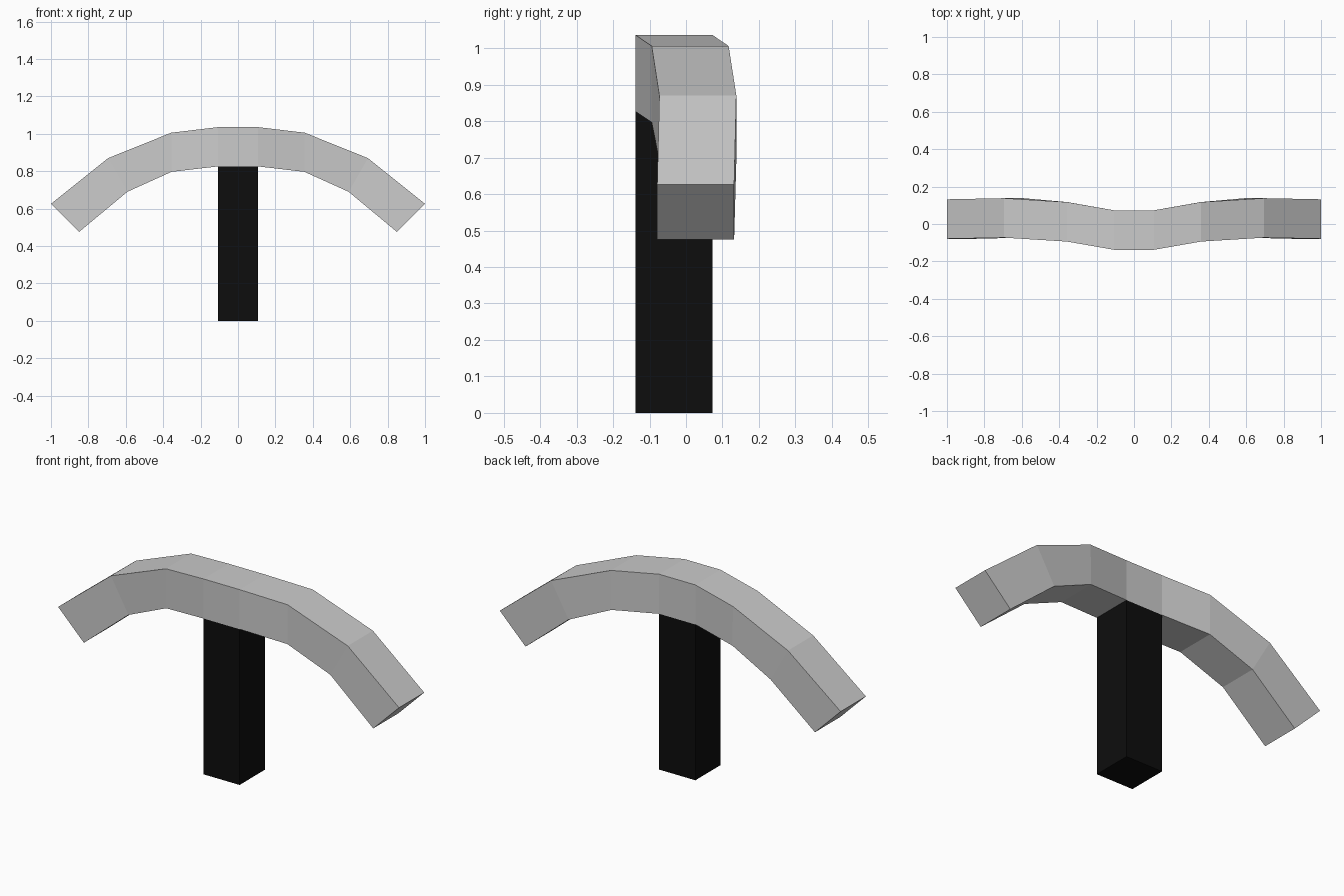
import bpy
import bmesh

if "Cube" in bpy.data.objects:
    bpy.data.objects.remove(bpy.data.objects["Cube"])


def material(name, value):
    mat = bpy.data.materials.new(name)
    mat.diffuse_color = (value, value, value, 1)
    mat.use_nodes = True
    mat.node_tree.nodes["Principled BSDF"].inputs["Base Color"].default_value = mat.diffuse_color
    return mat


def make_object(name, bm, mat):
    bmesh.ops.recalc_face_normals(bm, faces=bm.faces)
    mesh = bpy.data.meshes.new(name)
    bm.to_mesh(mesh)
    bm.free()
    mesh.materials.append(mat)
    obj = bpy.data.objects.new(name, mesh)
    bpy.context.collection.objects.link(obj)
    return obj


grey = material("steel grey", 0.6)
black = material("handle black", 0.004)

# Curved head: top x, top z, bottom x, bottom z, front y, back y per section
half = [
    (0.106, 1.036, 0.106, 0.826, -0.138, 0.073),
    (0.357, 1.006, 0.355, 0.797, -0.094, 0.117),
    (0.695, 0.870, 0.592, 0.690, -0.073, 0.138),
    (1.000, 0.626, 0.849, 0.476, -0.079, 0.132),
]
mirrored = [(-tx, tz, -bx, bz, f, b) for tx, tz, bx, bz, f, b in reversed(half)]
bm = bmesh.new()
rings = []
for tx, tz, bx, bz, f, b in mirrored + half:
    corners = [(tx, f, tz), (tx, b, tz), (bx, b, bz), (bx, f, bz)]
    rings.append([bm.verts.new(c) for c in corners])
for r, s in zip(rings, rings[1:]):
    for i in range(4):
        j = (i + 1) % 4
        bm.faces.new((r[i], r[j], s[j], s[i]))
bm.faces.new(rings[0])
bm.faces.new(rings[-1])
make_object("curved_head", bm, grey)

# Square handle reaching the underside of the head
bm = bmesh.new()
bmesh.ops.create_cube(bm, size=1)
bmesh.ops.scale(bm, vec=(0.212, 0.211, 0.826), verts=bm.verts)
bmesh.ops.translate(bm, vec=(0, -0.0325, 0.413), verts=bm.verts)
make_object("handle", bm, black)
